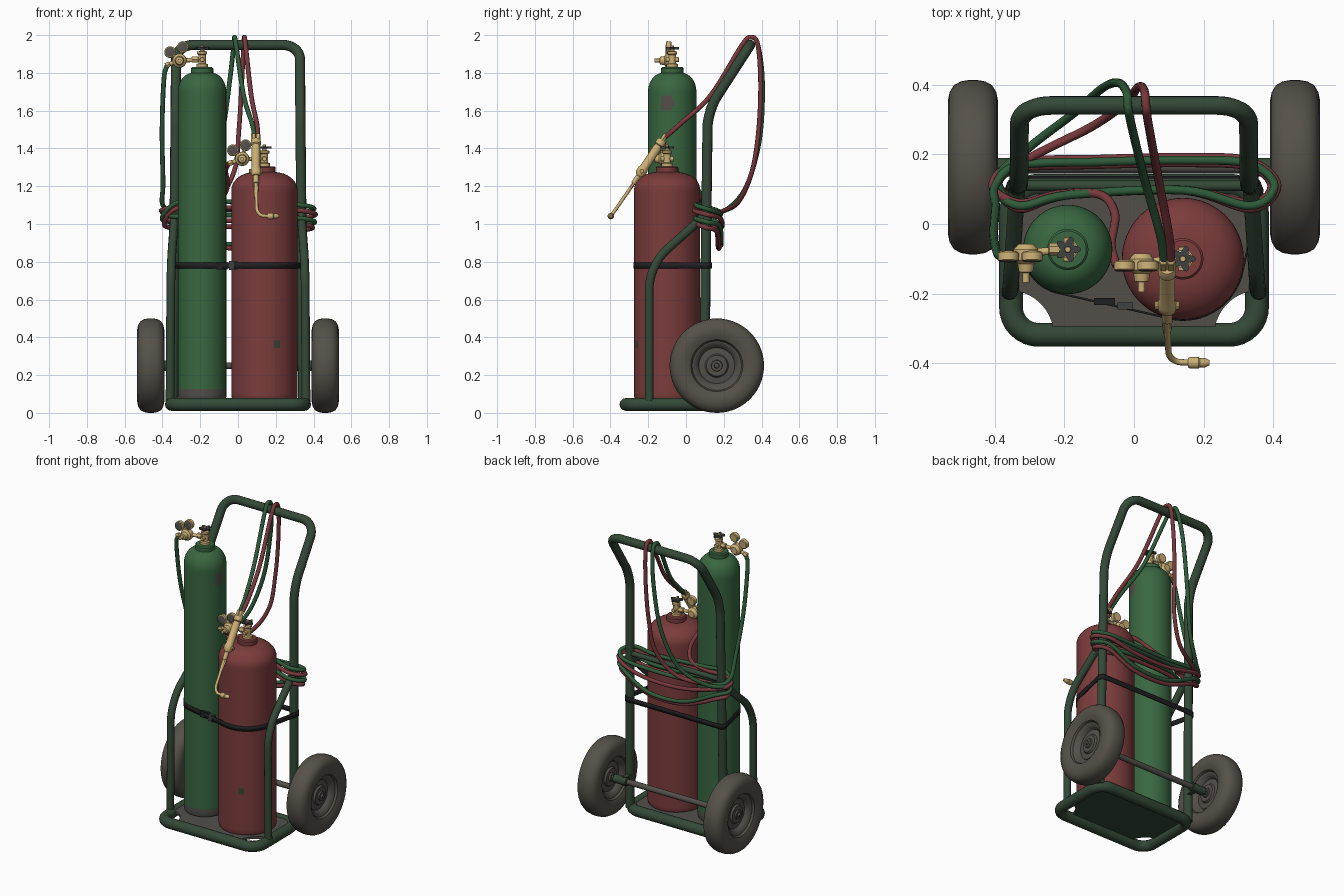
import bpy, bmesh, math
from mathutils import Vector, Matrix, geometry

if "Cube" in bpy.data.objects:
    bpy.data.objects.remove(bpy.data.objects["Cube"])

def mat(name, r, g, b):
    m = bpy.data.materials.new(name)
    m.diffuse_color = (r, g, b, 1)
    m.use_nodes = True
    m.node_tree.nodes["Principled BSDF"].inputs["Base Color"].default_value = m.diffuse_color
    return m

GREEN = mat("cylinder_green", .040, .135, .052)
RED = mat("cylinder_red", .200, .045, .045)
FRAME = mat("frame_green", .034, .066, .038)
RUBBER = mat("tyre_rubber", .092, .083, .066)
METAL = mat("worn_metal", .085, .078, .068)
BRASS = mat("brass", .60, .43, .18)
BLACK = mat("strap_black", .014, .014, .016)
HOSE_G = mat("hose_green", .028, .105, .042)
HOSE_R = mat("hose_red", .19, .040, .045)
DARK = mat("dark_steel", .05, .055, .052)

def finish(name, bm, *mats, angle=35):
    bmesh.ops.remove_doubles(bm, verts=bm.verts, dist=1e-5)
    bmesh.ops.recalc_face_normals(bm, faces=bm.faces)
    me = bpy.data.meshes.new(name)
    bm.to_mesh(me)
    bm.free()
    for m in mats:
        me.materials.append(m)
    ob = bpy.data.objects.new(name, me)
    bpy.context.collection.objects.link(ob)
    bpy.ops.object.select_all(action='DESELECT')
    ob.select_set(True)
    bpy.context.view_layer.objects.active = ob
    bpy.ops.object.shade_smooth_by_angle(angle=math.radians(angle))
    return ob

def lathe(name, prof, loc, m, axis=(0, 0, 1), seg=24, extra=()):
    """Spin a (radius, height) profile about an axis; extra = other materials."""
    q = Vector(axis).normalized().to_track_quat('Z', 'Y').to_matrix()
    bm = bmesh.new()
    rings = []
    for r, h in prof:
        n = seg if r > 1e-6 else 1
        rings.append([bm.verts.new(q @ Vector((r * math.cos(2 * math.pi * i / seg), r * math.sin(2 * math.pi * i / seg), h))
                                   + Vector(loc)) for i in range(n)])
    for a, b in zip(rings, rings[1:]):
        for i in range(seg):
            vs = [a[i % len(a)], a[(i + 1) % len(a)], b[(i + 1) % len(b)], b[i % len(b)]]
            vs = list(dict.fromkeys(vs))
            if len(vs) > 2:
                bm.faces.new(vs)
    return finish(name, bm, m, *extra)

def rod(name, a, b, r, m, seg=16):
    a, b = Vector(a), Vector(b)
    L = (b - a).length
    c = min(r, L) * .15
    return lathe(name, [(0, 0), (r - c, 0), (r, c), (r, L - c), (r - c, L), (0, L)], a, m, b - a, seg)

def box(name, loc, size, m):
    bm = bmesh.new()
    bmesh.ops.create_cube(bm, size=1, matrix=Matrix.Translation(loc) @ Matrix.Diagonal((*size, 1)))
    return finish(name, bm, m)

def rounded(pts, rad, closed=False, n=8):
    """Polyline with rounded corners."""
    P = [Vector(p) for p in pts]
    out = []
    for i, p in enumerate(P):
        if not closed and i in (0, len(P) - 1):
            out.append(p)
            continue
        a, b = P[i - 1] - p, P[(i + 1) % len(P)] - p
        a, b = p + a.normalized() * min(rad, a.length * .49), p + b.normalized() * min(rad, b.length * .49)
        for k in range(n + 1):
            t = k / n
            w = .72 * 2 * t * (1 - t)
            out.append((a * (1 - t) ** 2 + p * w + b * t * t) / ((1 - t) ** 2 + w + t * t))
    return out

def flow(pts, n=7):
    """Catmull-Rom path through points."""
    P = [Vector(p) for p in pts]
    P = [P[0] * 2 - P[1]] + P + [P[-1] * 2 - P[-2]]
    out = []
    for a, b, c, d in zip(P, P[1:], P[2:], P[3:]):
        for k in range(n):
            t = k / n
            out.append(.5 * (2 * b + (c - a) * t + (2 * a - 5 * b + 4 * c - d) * t * t + (3 * b - a - 3 * c + d) * t ** 3))
    return out + [P[-2]]

def tube(name, pts, r, m, closed=False, res=4):
    cu = bpy.data.curves.new(name, 'CURVE')
    cu.dimensions = '3D'
    cu.bevel_depth, cu.bevel_resolution, cu.use_fill_caps = r, res, True
    sp = cu.splines.new('POLY')
    sp.points.add(len(pts) - 1)
    for p, v in zip(sp.points, pts):
        p.co = (*v, 1)
    sp.use_cyclic_u = closed
    cu.materials.append(m)
    ob = bpy.data.objects.new(name, cu)
    bpy.context.collection.objects.link(ob)
    bpy.ops.object.select_all(action='DESELECT')
    ob.select_set(True)
    bpy.context.view_layer.objects.active = ob
    bpy.ops.object.convert(target='MESH')
    bpy.ops.object.shade_smooth_by_angle(angle=math.radians(50))

# Frame: base loop, handle hoop, side struts, crossbar
tube("base_loop", rounded([(-.353, -.318, .045), (.353, -.318, .045), (.353, .11, .045), (-.353, .11, .045)], .08, True), .034, FRAME, True)
hoop = [(-.345, .095, .05), (-.33, .115, 1.6), (-.328, .34, 1.948)]
tube("handle_hoop", rounded(hoop + [(-x, y, z) for x, y, z in reversed(hoop)], .09), .027, FRAME)
for s, side in ((-1, "left"), (1, "right")):
    tube(side + "_strut", rounded([(s * .36, -.195, .05), (s * .355, -.195, .78), (s * .335, .105, 1.05)], .12), .023, FRAME)
tube("crossbar", [Vector((-.33, .11, 1.08)), Vector((.33, .11, 1.08))], .016, FRAME)

# Base plate with scooped front corners
bm = bmesh.new()
out = [(.36, .12), (-.36, .12)]
arc = [(-.36 + .13 * math.cos(a), -.32 + .13 * math.sin(a)) for a in [math.pi / 2 * (1 - k / 10) for k in range(11)]]
out += arc + [(-x, y) for x, y in reversed(arc)]
f = bm.faces.new([bm.verts.new((x, y, .052)) for x, y in out])
ex = bmesh.ops.extrude_face_region(bm, geom=[f])
bmesh.ops.translate(bm, verts=[v for v in ex['geom'] if isinstance(v, bmesh.types.BMVert)], vec=(0, 0, .016))
plate = finish("base_plate", bm, METAL, FRAME)
for p in plate.data.polygons:
    p.material_index = int(p.normal.z < -.5)

# Axle and wheels
rod("axle", (-.5, .163, .25), (.5, .163, .25), .018, METAL)
for s, side in ((-1, "left"), (1, "right")):
    rod(side + "_axle_sleeve", (s * .31, .163, .25), (s * .41, .163, .25), .027, FRAME)
    box(side + "_axle_bracket", (s * .335, .135, .25), (.03, .07, .06), FRAME)
    tyre = [(.13, -.045), (.138, -.058), (.165, -.069), (.19, -.072), (.215, -.067), (.235, -.055), (.246, -.035), (.25, -.012)]
    tyre += [(r, -h) for r, h in reversed(tyre)]
    lathe(side + "_tyre", tyre + [tyre[0]], (s * .462, .163, .25), RUBBER, (s, 0, 0), 56)
    hub = [(0, .052), (.012, .052), (.014, .040), (.028, .040), (.03, .03), (.055, .03), (.062, .018), (.095, .014), (.104, .03),
           (.112, .036), (.122, .044), (.132, .046)]
    hub += [(r, -h) for r, h in reversed(hub)]
    lathe(side + "_hub", hub, (s * .462, .163, .25), METAL, (s, 0, 0), 40)

# Gas cylinders: profile with fine rows so worn patches can be coloured by distance
def cylinder(name, x, y, r, z0, z1, z2, zc, m, other, patches, foot):
    prof = [(0, z0), (r - .015, z0), (r - .004, z0 + .006), (r, z0 + .018)]
    n = int((z1 - z0) / .02)
    prof += [(r, z0 + .018 + (z1 - z0 - .018) * k / n) for k in range(1, n + 1)]
    prof += [(.05 + (r - .05) * math.cos(a), z1 + (z2 - z1) * math.sin(a)) for a in [math.pi / 2 * k / 10 for k in range(1, 11)]]
    prof += [(.059, z2 - .004), (.059, zc - .006), (.053, zc), (0, zc)]
    ob = lathe(name, prof, (x, y, 0), m, seg=64, extra=(other, METAL))
    for p in ob.data.polygons:
        if p.center.z < foot:
            p.material_index = 2
        for c, rad in patches:
            if (p.center - Vector(c)).length < rad:
                p.material_index = 1

cylinder("oxygen_cylinder", -.19, -.073, .128, .068, 1.70, 1.80, 1.83, GREEN, METAL, [((-.065, -.1, 1.64), .042)], .13)
cylinder("fuel_cylinder", .14, -.1, .175, .068, 1.18, 1.275, 1.305, RED, FRAME, [((.205, -.262, .37), .022)], 0)

# Valves, regulators and gauges
def gas_set(name, x, y, z, rx, rz):
    lathe(name + "_valve_body", [(0, 0), (.03, 0), (.03, .016), (.02, .02), (.02, .065), (.026, .07), (.026, .082), (.012, .086), (.012, .1), (0, .1)],
          (x, y, z), BRASS, seg=16)
    bm = bmesh.new()
    pts = [(2 * math.pi * k / 40) for k in range(40)]
    f = bm.faces.new([bm.verts.new((x + (.029 + .009 * math.cos(5 * a)) * math.cos(a), y + (.029 + .009 * math.cos(5 * a)) * math.sin(a), z + .094)) for a in pts])
    ex = bmesh.ops.extrude_face_region(bm, geom=[f])
    bmesh.ops.translate(bm, verts=[v for v in ex['geom'] if isinstance(v, bmesh.types.BMVert)], vec=(0, 0, .012))
    finish(name + "_star_handle", bm, DARK)
    rod(name + "_valve_cap", (x, y, z + .1), (x, y, z + .115), .009, BRASS)
    rod(name + "_valve_side_port", (x, y - .035, z + .04), (x, y + .035, z + .04), .013, BRASS)
    rod(name + "_inlet", (x, y, z + .04), (rx, y - .01, rz), .011, BRASS)
    d = (rx - x) / abs(rx - x)
    rod(name + "_inlet_nut", (x + d * .02, y, z + .04), (x + d * .055, y, z + .04), .018, BRASS, 6)
    lathe(name + "_regulator", [(0, -.035), (.022, -.035), (.036, -.02), (.038, 0), (.036, .012), (.024, .022), (.02, .045), (.01, .047), (.01, .075), (0, .075)],
          (rx, y - .02, rz), BRASS, (0, -1, 0))
    for k, (dx, dz) in enumerate(((-.05, .045), (.018, .072))):
        g = Vector((rx + dx, y - .02, rz + dz))
        rod(f"{name}_gauge_stem_{k}", (rx, y - .02, rz), g, .008, BRASS, 10)
        lathe(f"{name}_gauge_{k}", [(0, -.014), (.026, -.014), (.03, -.01), (.03, .012), (.026, .014)], g, BRASS, (0, -1, .1))
        lathe(f"{name}_gauge_face_{k}", [(.027, .013), (.02, .015), (0, .015)], g, METAL, (0, -1, .1))
    rod(name + "_outlet", (rx, y - .02, rz), (rx - .07, y - .02, rz - .025), .011, BRASS)
    rod(name + "_outlet_nut", (rx - .05, y - .02, rz - .018), (rx - .075, y - .02, rz - .027), .016, BRASS, 6)

gas_set("oxygen", -.19, -.073, 1.83, -.31, 1.865)
gas_set("fuel", .14, -.1, 1.305, .022, 1.345)

# Strap: hull around both cylinders and uprights
pts = [(cx + r * math.cos(a), cy + r * math.sin(a)) for cx, cy, r in ((-.19, -.073, .131), (.14, -.1, .178), (-.336, .106, .031), (.336, .106, .031))
       for a in [2 * math.pi * k / 64 for k in range(64)]]
hull = [pts[i] for i in geometry.convex_hull_2d([Vector(p) for p in pts])]
bm = bmesh.new()
lo, hi = [[bm.verts.new((x, y, z)) for x, y in hull] for z in (.764, .796)]
for i in range(len(hull)):
    j = (i + 1) % len(hull)
    bm.faces.new((lo[i], lo[j], hi[j], hi[i]))
strap = finish("strap", bm, BLACK)
strap.modifiers.new("thickness", 'SOLIDIFY').thickness = .006
for k, (x, w, h) in enumerate(((-.085, .06, .04), (-.025, .045, .046))):
    box(f"strap_buckle_{k}", (x, -.222 - .23 * (x + .085), .78), (w, .02, h), (BLACK, DARK)[k])

# Hoses: regulator, coil round the uprights, over the handle, down to the torch
def coil(z, sag, o):
    return [(-.39 - o, .11, z), (-.33, .16 + o, z - .03), (-.1, .17 + o, z - sag), (.15, .175 + o, z - sag), (.33, .165 + o, z - .04),
            (.395 + o, .11, z - .02), (.335, .06 - o, z), (.14, .097, z + .01), (-.19, .083, z + .02), (-.33, .06 - o, z + .01)]

tube("oxygen_hose", flow([(-.375, -.093, 1.84), (-.392, -.085, 1.77), (-.402, -.03, 1.5), (-.397, .05, 1.22)] + coil(1.10, .05, .008)
     + coil(1.03, .13, .012) + [(-.39, .13, 1.06), (-.3, .22, 1.08), (-.17, .32, 1.2), (-.09, .39, 1.45), (-.045, .405, 1.75), (-.022, .38, 1.95),
     (-.018, .343, 1.988), (-.01, .295, 1.945), (.03, .13, 1.68), (.075, -.03, 1.53), (.087, -.11, 1.46)]), .0125, HOSE_G, res=3)
tube("fuel_hose", flow([(-.05, -.12, 1.32), (-.065, -.06, 1.28), (-.055, .03, 1.2), (-.1, .085, 1.13), (-.22, .085, 1.1), (-.33, .06, 1.09)]
     + coil(1.07, .08, .016) + coil(1.0, .12, .0) + [(-.39, .13, 1.05), (-.28, .2, 1.07), (-.12, .28, 1.12), (-.02, .35, 1.28), (.005, .385, 1.5),
     (.02, .395, 1.75), (.03, .38, 1.95), (.034, .343, 1.988), (.04, .295, 1.945), (.07, .13, 1.68), (.1, -.03, 1.53), (.106, -.11, 1.46)]), .0125, HOSE_R, res=3)

# Torch: grip, collars, valve knobs, twin pipes and bent tip
top, low = Vector((.095, -.125, 1.445)), Vector((.095, -.25, 1.255))
d = (low - top).normalized()
L = (low - top).length
lathe("torch_grip", [(0, 0), (.022, 0), (.026, .01), (.026, .03), (.02, .035), (.023, .05), (.023, L - .05), (.027, L - .04), (.027, L - .015), (.017, L), (0, L)],
      top, BRASS, d)
for s in (-1, 1):
    rod(f"torch_hose_nut_{s}", top + Vector((s * .011, 0, 0)) - d * .035, top + Vector((s * .011, 0, 0)) + d * .01, .014, BRASS, 6)
    rod(f"torch_knob_{s}", low + Vector((s * .012, 0, 0)) - d * .03, low + Vector((s * .036, 0, 0)) - d * .03, .012, BRASS, 10)
    tube(f"torch_pipe_{s}", flow([low + Vector((s * .009, 0, 0)), low + d * .08 + Vector((s * .008, 0, 0)), low + d * .15]), .006, BRASS, res=2)
rod("torch_mixer", low, low + d * .05, .014, BRASS)
tube("torch_neck", rounded([low + d * .04, (.1, -.395, 1.045), (.17, -.398, 1.042)], .05), .009, BRASS)
lathe("torch_tip", [(0, 0), (.013, 0), (.017, .006), (.017, .03), (.013, .035), (.013, .05), (.007, .062), (0, .062)], (.155, -.398, 1.042), BRASS, (1, 0, 0))
